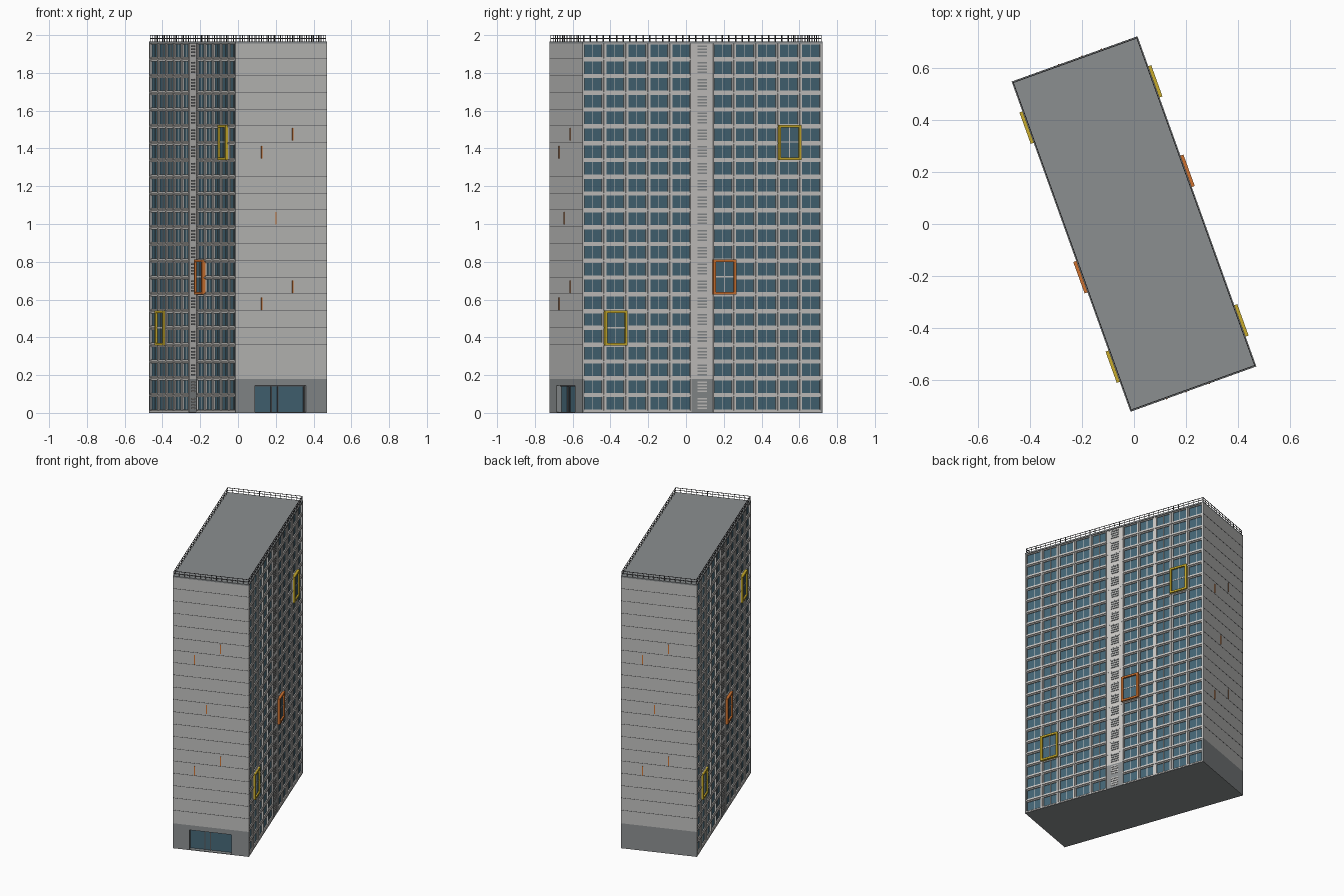
import bpy, bmesh, math
from mathutils import Matrix

if "Cube" in bpy.data.objects:
    bpy.data.objects.remove(bpy.data.objects["Cube"])

TURN = math.radians(19.8)      # plan rotation of the whole tower
W, L, H = 0.2575, 0.6745, 1.965  # half width, half length, roof height
FLOOR, FLOORS = 0.0889, 22
SILL, WIN_H, WIN_W = 0.017, 0.066, 0.099
WALL, PANE = W - 0.006, W - 0.013  # facade wall face and glass face
COLS = [s * (0.118 + 0.1238 * i) for s in (-1, 1) for i in range(5)]


def material(name, rgb):
    m = bpy.data.materials.new(name)
    m.diffuse_color = (*rgb, 1)
    m.use_nodes = True
    m.node_tree.nodes["Principled BSDF"].inputs["Base Color"].default_value = m.diffuse_color
    return m


concrete = material("light grey concrete", (0.53, 0.53, 0.52))
white = material("off white facade", (0.60, 0.585, 0.565))
grey = material("mid grey base", (0.26, 0.275, 0.28))
glass = material("blue glass", (0.060, 0.135, 0.185))
yellow = material("yellow", (0.58, 0.41, 0.025))
orange = material("orange", (0.62, 0.17, 0.03))
dark = material("dark grey metal", (0.09, 0.09, 0.095))


class Part:
    """Collects boxes into one object; s = -1 turns a box half round in plan."""

    def __init__(self, name, mat):
        self.name, self.mat, self.bm = name, mat, bmesh.new()

    def box(self, x0, x1, y0, y1, z0, z1, s=1):
        m = (Matrix.Translation((s * (x0 + x1) / 2, s * (y0 + y1) / 2, (z0 + z1) / 2))
             @ Matrix.Diagonal((abs(x1 - x0), abs(y1 - y0), abs(z1 - z0), 1)))
        bmesh.ops.create_cube(self.bm, size=1, matrix=m)

    def done(self):
        me = bpy.data.meshes.new(self.name)
        self.bm.to_mesh(me)
        self.bm.free()
        me.materials.append(self.mat)
        o = bpy.data.objects.new(self.name, me)
        o.rotation_euler.z = TURN
        bpy.context.collection.objects.link(o)


# Solid core, ground slab and roof slab
core = Part("core", glass)
core.box(-PANE + .002, PANE - .002, -L + .028, L - .028, .004, H - .01)
core.done()
slabs = Part("roof_and_ground_slab", grey)
slabs.box(-W, W, -L, L, 0, .004)
slabs.box(-W, W, -L, L, H - .01, H)
slabs.done()

# Long glass sheets behind both facades
panes = Part("window_glass", glass)
for s in (1, -1):
    panes.box(PANE - .004, PANE, -L + .008, L - .008, .004, H - .01, s)
panes.done()

# Facade grid: spandrels, piers, projecting ledges and fins, thin window bars
grid = Part("facade_grid", white)
trim = Part("ledges_and_fins", white)
bars = Part("window_bars", white)
for s in (1, -1):
    z_prev = .004
    for k in range(FLOORS + 1):
        z = SILL + FLOOR * k if k < FLOORS else H - .01
        grid.box(PANE - .004, WALL, -L + .008, L - .008, z_prev, z, s)
        z_prev = z + WIN_H
        zl = max(.009, FLOOR * k + .005)
        if k < FLOORS:
            for a, b in ((-L + .008, -.062), (.062, L - .008)):
                trim.box(WALL - .002, W, a, b, zl - .004, zl + .004, s)
    for side in (-1, 1):
        for i in range(4):  # piers between windows
            v = side * (0.118 + 0.1238 * (i + .5))
            grid.box(PANE - .004, WALL - .0005, v - .0124, v + .0124, .004, H - .01, s)
            trim.box(WALL - .002, W - .001, v - .003, v + .003, .004, H - .01, s)
        v = side * .064
        trim.box(WALL - .002, W - .001, v - .003, v + .003, .004, H - .01, s)
    grid.box(PANE - .004, WALL - .0005, -.0685, .0685, .18, H - .01, s)  # stair strip
    for v in COLS:
        bars.box(PANE - .002, PANE + .002, v - .002, v + .002, .004, H - .01, s)
grid.done()
trim.done()
bars.done()

# Stair louvres: grey above, pale slats on the grey base strip
louvres = Part("stair_louvres", grey)
base_slats = Part("base_slats", white)
base_strip = Part("stair_base", grey)
for s in (1, -1):
    base_strip.box(PANE - .004, WALL + .001, -.061, .061, .004, .18, s)
    for k in range(FLOORS):
        for j in range(4):
            z = SILL + FLOOR * k + .004 + .0165 * j
            part, face = (base_slats, WALL + .001) if k < 2 else (louvres, WALL)
            part.box(face - .003, face + .003, -.027, .027, z, z + .008, s)
louvres.done()
base_slats.done()
base_strip.done()

# End walls; the front base is left open for the entrance
ends = Part("end_walls", concrete)
base = Part("end_base", grey)
joints = Part("panel_joints", dark)
fins = Part("orange_end_strips", orange)
D0, D1, DH = -.147, .14, .145
for s in (1, -1):
    ends.box(-PANE + .004, PANE - .004, -L, -L + .028, .18, H - .01, s)
    spans = [(-PANE + .004, PANE - .004, .004)]
    if s == 1:
        spans = [(-PANE + .004, D0, .004), (D1, PANE - .004, .004), (D0, D1, DH)]
    for a, b, z in spans:
        base.box(a, b, -L, -L + .028, z, .18, s)
    for q in (-1, 1):  # corner piers
        ends.box(q * (PANE - .004), q * W, -L, -L + .012, .18, H - .01, s)
        base.box(q * (PANE - .004), q * W, -L, -L + .012, .004, .18, s)
    for k in range(3, FLOORS):
        z = FLOOR * k + .008
        joints.box(-W, W, -L - .0008, -L + .001, z - .0012, z + .0012, s)
    for u, z in ((-.11, 1.38), (.065, 1.475), (-.03, 1.03), (-.11, .578), (.065, .668)):
        fins.box(u - .003, u + .003, -L - .003, -L + .001, z - .033, z + .033, s)
for p in (ends, base, joints, fins):
    p.done()

# Entrance frame bars in the recess
door = Part("entrance_frame", dark)
for u in (-.047, -.01, D1 - .004):
    door.box(u - .003, u + .003, -L + .022, -L + .029, .004, DH)
door.box(D0, D1, -L + .022, -L + .029, DH - .005, DH)
door.done()

# Projecting two-storey bay frames, with glazing and a thin cross
yellow_frames = Part("yellow_bay_frames", yellow)
orange_frames = Part("orange_bay_frames", orange)
bay_glass = Part("bay_glass", glass)
bay_bars = Part("bay_bars", white)
T, HW, OUT = .013, .064, W + .012
for s in (1, -1):
    for part, v, z0, z1 in ((yellow_frames, .489, 1.338, 1.525),
                            (orange_frames, .1228, .627, .811),
                            (yellow_frames, -.489, .356, .541)):
        for q in (-1, 1):
            part.box(PANE, OUT, v + q * HW, v + q * (HW - T), z0, z1, s)
        part.box(PANE, OUT, v - HW + T, v + HW - T, z0, z0 + T, s)
        part.box(PANE, OUT, v - HW + T, v + HW - T, z1 - T, z1, s)
        bay_glass.box(PANE, W + .001, v - HW + T, v + HW - T, z0 + T, z1 - T, s)
        zm = (z0 + z1) / 2 + .002
        bay_bars.box(W, W + .003, v - HW + T, v + HW - T, zm - .003, zm + .003, s)
        bay_bars.box(W, W + .003, v - .002, v + .002, z0 + T, z1 - T, s)
for p in (yellow_frames, orange_frames, bay_glass, bay_bars):
    p.done()

# Roof railing all round
rail = Part("roof_railing", dark)
RW, RL, R = W - .005, L - .005, .0015
for s in (1, -1):
    for z in (1.982, 1.9985):
        rail.box(RW - R, RW + R, -RL, RL, z - R, z + R, s)
        rail.box(-RW, RW, -RL - R, -RL + R, z - R, z + R, s)
    for i in range(36):
        v = -RL + 2 * RL * i / 36
        rail.box(RW - R, RW + R, v - R, v + R, H - .002, 2.0, s)
    for i in range(14):
        u = -RW + 2 * RW * i / 14
        rail.box(u - R, u + R, -RL - R, -RL + R, H - .002, 2.0, s)
rail.done()
